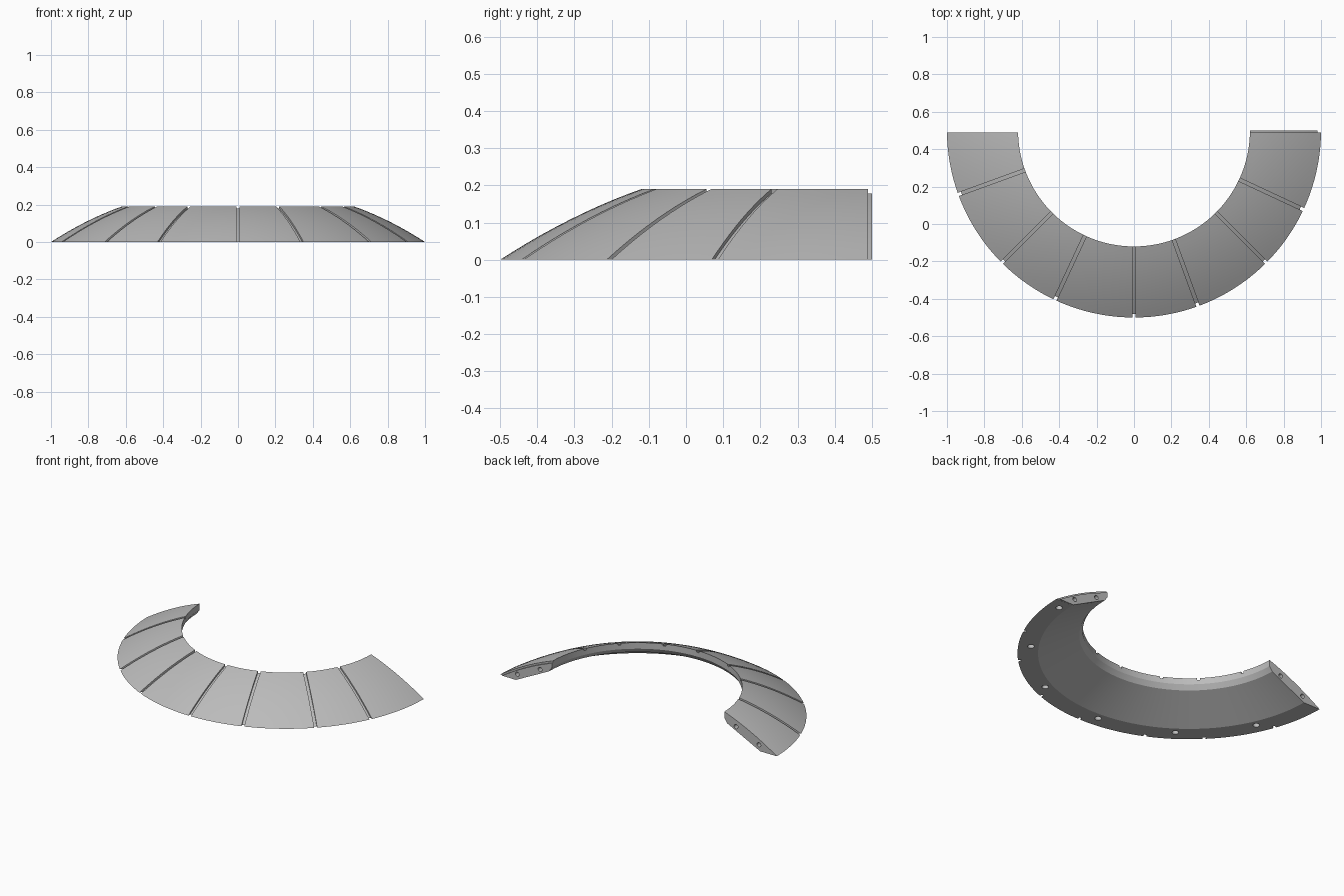
import bpy, bmesh, math
from mathutils import Matrix, Vector

if "Cube" in bpy.data.objects:
    bpy.data.objects.remove(bpy.data.objects["Cube"])

R_IN, R_OUT, HEIGHT = 0.62, 1.0, 0.19
CENTRE = Vector((0, 0.5, 0))
END_Y = 0.49

grey = bpy.data.materials.new("plain_grey")
grey.use_nodes = True
COLOUR = (0.5, 0.5, 0.5, 1)
grey.diffuse_color = COLOUR
grey.node_tree.nodes["Principled BSDF"].inputs["Base Color"].default_value = COLOUR


def top_z(r):
    """Gently domed upper surface."""
    t = (R_OUT - r) / (R_OUT - R_IN)
    return HEIGHT * t + 0.056 * t * (1 - t)


def arc(r0, r1, drop=0.0, n=10):
    return [(r0 + (r1 - r0) * i / n, top_z(r0 + (r1 - r0) * i / n) - drop)
            for i in range(n + 1)]


def finish(bm, name):
    bmesh.ops.recalc_face_normals(bm, faces=bm.faces[:])
    mesh = bpy.data.meshes.new(name)
    bm.to_mesh(mesh)
    bm.free()
    mesh.materials.append(grey)
    obj = bpy.data.objects.new(name, mesh)
    bpy.context.collection.objects.link(obj)
    return obj


def add_prism(bm, points, y0, y1, matrix=Matrix()):
    """Extrude an (r, z) outline along y, then place it."""
    face = bm.faces.new([bm.verts.new((r, y0, z)) for r, z in points])
    out = bmesh.ops.extrude_face_region(bm, geom=[face])
    new = [v for v in out["geom"] if isinstance(v, bmesh.types.BMVert)]
    bmesh.ops.translate(bm, verts=new, vec=(0, y1 - y0, 0))
    bmesh.ops.transform(bm, matrix=matrix, verts=list(face.verts) + new)


def add_drill(bm, radius, depth, matrix):
    bmesh.ops.create_cone(bm, cap_ends=True, segments=20, radius1=radius,
                          radius2=radius, depth=depth, matrix=matrix)


def around(degrees):
    return Matrix.Translation(CENTRE) @ Matrix.Rotation(math.radians(degrees), 4, 'Z')


def cut(obj, cutter):
    mod = obj.modifiers.new("cut", 'BOOLEAN')
    mod.operation, mod.solver, mod.object = 'DIFFERENCE', 'EXACT', cutter
    bpy.context.view_layer.objects.active = obj
    bpy.ops.object.modifier_apply(modifier=mod.name)


# Curved segment body: cross-section swept through a half turn
underside = [(R_IN, 0.15), (0.64, 0.12), (0.88, 0)]
section = arc(R_OUT, R_IN) + underside
bm = bmesh.new()
verts = [bm.verts.new((r, CENTRE.y, z)) for r, z in section]
edges = [bm.edges.new((a, b)) for a, b in zip(verts, verts[1:] + verts[:1])]
bmesh.ops.spin(bm, geom=verts + edges, cent=CENTRE, axis=(0, 0, 1),
               angle=-math.pi, steps=72)
bmesh.ops.bisect_plane(bm, geom=bm.verts[:] + bm.edges[:] + bm.faces[:],
                       plane_co=(0, END_Y, 0), plane_no=(0, 1, 0), clear_outer=True)
bmesh.ops.holes_fill(bm, edges=[e for e in bm.edges if e.is_boundary], sides=0)
body = finish(bm, "curved_body")

# Joining plate on the left end, a little lower than the body
bm = bmesh.new()
add_prism(bm, arc(0.98, R_IN, 0.012) + underside, END_Y - 0.001, CENTRE.y)
plate = finish(bm, "end_plate")

# Radial grooves across the upper surface
bm = bmesh.new()
groove = arc(1.04, 0.58, 0.012, 14) + [(0.58, 0.3), (1.04, 0.3)]
for angle in (25, 45, 70, 90, 115, 135, 160):
    add_prism(bm, groove, -0.009, 0.009, around(-angle))
grooves = finish(bm, "groove_cutter")

# Bolt holes under the outer rim
bm = bmesh.new()
for angle in range(5, 180, 30):
    add_drill(bm, 0.02, 0.06, around(-angle) @ Matrix.Translation((0.925, 0, 0)))
rim_holes = finish(bm, "rim_hole_cutter")

# Bolt holes in both end faces
bm = bmesh.new()
for side in (-1, 1):
    for r, z in ((0.705, 0.115), (0.87, 0.04)):
        add_drill(bm, 0.014, 0.08, Matrix.Translation((side * r, END_Y, z))
                  @ Matrix.Rotation(math.pi / 2, 4, 'X'))
end_holes = finish(bm, "end_hole_cutter")

for cutter in (grooves, rim_holes, end_holes):
    cut(body, cutter)
cut(plate, end_holes)
for cutter in (grooves, rim_holes, end_holes):
    bpy.data.objects.remove(cutter)

# Smooth shading with crisp edges
bpy.ops.object.select_all(action='DESELECT')
for obj in (body, plate):
    obj.select_set(True)
bpy.context.view_layer.objects.active = body
bpy.ops.object.shade_smooth_by_angle(angle=math.radians(25))
